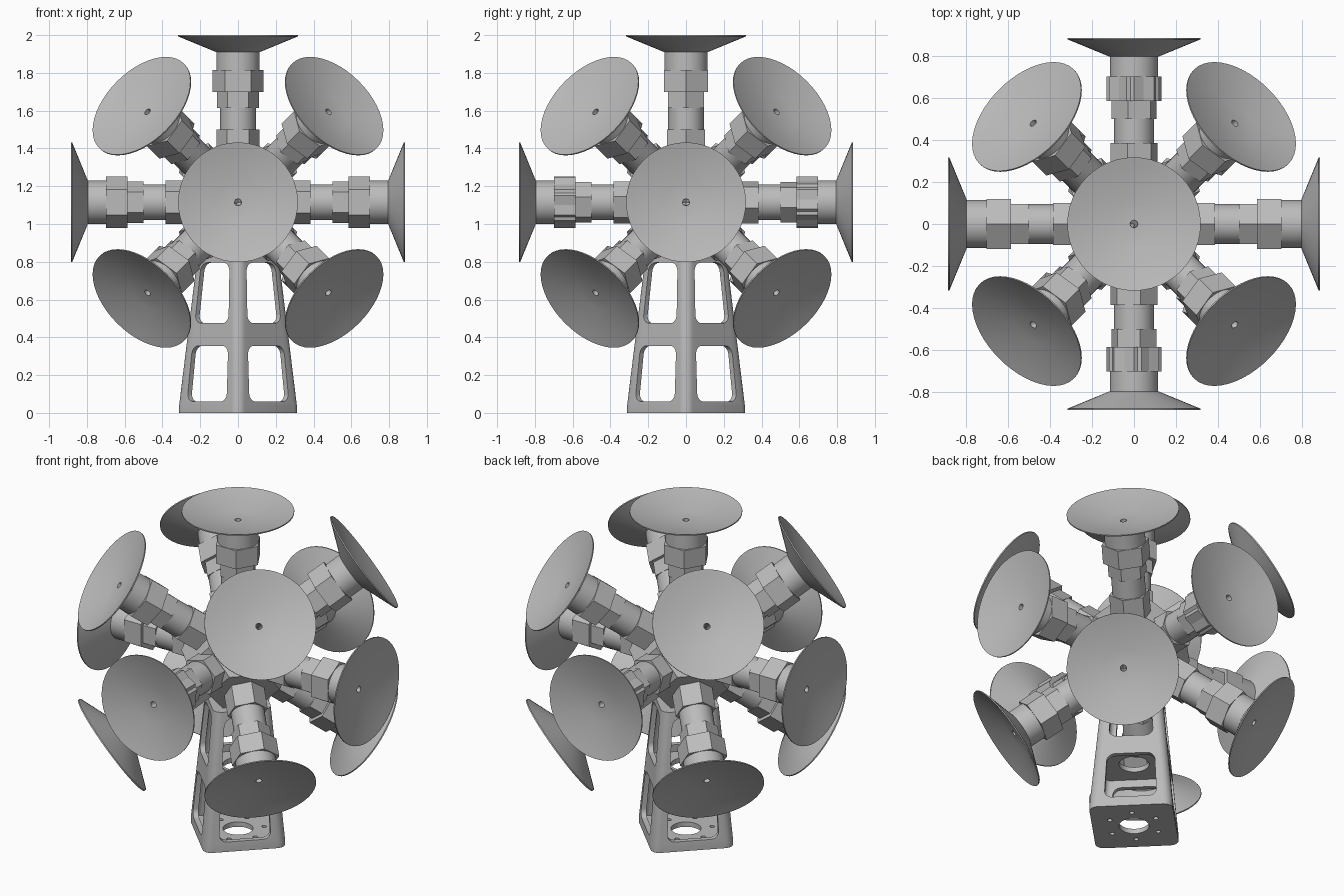
import bpy, bmesh, math
from itertools import permutations, product
from mathutils import Vector, Matrix

old = bpy.data.objects.get("Cube")
if old:
    bpy.data.objects.remove(old)

CENTRE = Vector((0, 0, 1.115))
BORE = 0.018

grey = bpy.data.materials.new("plain_grey")
grey.use_nodes = True
grey.diffuse_color = (0.5, 0.5, 0.5, 1)
grey.node_tree.nodes["Principled BSDF"].inputs["Base Color"].default_value = (0.5, 0.5, 0.5, 1)


def finish(name, bm, matrix=Matrix(), smooth=False):
    bmesh.ops.recalc_face_normals(bm, faces=bm.faces[:])
    mesh = bpy.data.meshes.new(name)
    bm.to_mesh(mesh)
    bm.free()
    mesh.materials.append(grey)
    ob = bpy.data.objects.new(name, mesh)
    bpy.context.collection.objects.link(ob)
    ob.matrix_world = matrix
    if smooth:
        bpy.ops.object.select_all(action='DESELECT')
        ob.select_set(True)
        bpy.context.view_layer.objects.active = ob
        bpy.ops.object.shade_smooth_by_angle(angle=math.radians(25))
    return ob


def loft(bm, rings, closed=False):
    """Skin rings of equal length; cap the ends unless closed into a loop."""
    loops = [[bm.verts.new(p) for p in ring] for ring in rings]
    pairs = list(zip(loops, loops[1:]))
    if closed:
        pairs.append((loops[-1], loops[0]))
    else:
        bm.faces.new(loops[0])
        bm.faces.new(loops[-1])
    n = len(loops[0])
    for a, b in pairs:
        for i in range(n):
            j = (i + 1) % n
            bm.faces.new((a[i], a[j], b[j], b[i]))


def circle(r, z, n, turn=0):
    return [(r * math.cos(math.tau * i / n + turn), r * math.sin(math.tau * i / n + turn), z)
            for i in range(n)]


def lathe(bm, profile, n, turn=0):
    loft(bm, [circle(r, z, n, turn) for r, z in profile], closed=True)


def rounded(corners, r, steps=6):
    """Round the corners of a convex polygon given counter-clockwise in 2D."""
    out = []
    for i, c in enumerate(corners):
        c = Vector(c)
        a = (Vector(corners[i - 1]) - c).normalized() * r
        b = (Vector(corners[(i + 1) % len(corners)]) - c).normalized() * r
        for k in range(steps + 1):
            t = math.pi / 2 * k / steps
            out.append(c + a * (1 - math.sin(t)) + b * (1 - math.cos(t)))
    return out


def square(h, r, z):
    return [(p.x, p.y, z) for p in rounded([(-h, -h), (h, -h), (h, h), (-h, h)], r)]


def cut(ob, cutter):
    cutter.hide_render = True
    cutter.hide_set(True)
    mod = ob.modifiers.new("cut", 'BOOLEAN')
    mod.operation = 'DIFFERENCE'
    mod.solver = 'EXACT'
    mod.object = cutter
    bpy.context.view_layer.objects.active = ob
    with bpy.context.temp_override(object=ob, active_object=ob):
        bpy.ops.object.modifier_apply(modifier=mod.name)
    bpy.data.objects.remove(cutter)


def axis_matrix(d):
    return Matrix.Translation(CENTRE) @ d.to_track_quat('Z', 'Y').to_matrix().to_4x4()


# Hub: truncated octahedron with a bore along every arm
bm = bmesh.new()
for order in set(permutations((0, 1, 2))):
    for s in product((-1, 1), repeat=2):
        signs = iter(s)
        bm.verts.new([0.144 * v * (next(signs) if v else 1) for v in order])
bmesh.ops.convex_hull(bm, input=bm.verts[:])
bmesh.ops.dissolve_limit(bm, angle_limit=0.02, verts=bm.verts[:], edges=bm.edges[:])
hub = finish("hub", bm, Matrix.Translation(CENTRE))

corners = [Vector(s).normalized() for s in product((-1, 1), repeat=3)]
axes = [Vector(v) for v in ((1, 0, 0), (-1, 0, 0), (0, 1, 0), (0, -1, 0), (0, 0, 1))]
for d in axes[::2] + corners[:4]:
    bm = bmesh.new()
    loft(bm, [circle(BORE, -0.6, 16), circle(BORE, 0.6, 16)])
    cut(hub, finish("bore_cutter", bm, axis_matrix(d)))

# Thirteen arms, each a stack of nuts and pipes ending in a suction dish
for i, d in enumerate(axes + corners):
    m = axis_matrix(d)
    turn = math.radians(0 if abs(d.x) > 0.9 or d.z > 0.9 else 15)
    if abs(d.x) > 0.9:
        turn = math.pi / 6 if abs((m.to_3x3() @ Vector((1, 0, 0))).z) < 0.5 else 0

    def nut(name, r, z0, z1, turns):
        bm = bmesh.new()
        for t in turns:
            lathe(bm, [(BORE, z0), (r, z0), (r, z1), (BORE, z1)], 6, t)
        finish(f"{name}_{i}", bm, m)

    nut("base_nut", 0.115, 0.24, 0.385, [turn])
    nut("middle_nut", 0.11, 0.50, 0.59, [turn])
    extra = [turn + math.radians(15)] if abs(d.y) > 0.9 else []
    nut("dish_nut", 0.136, 0.585, 0.70, [turn] + extra)

    bm = bmesh.new()
    lathe(bm, [(BORE, 0.36), (0.095, 0.36), (0.095, 0.52), (BORE, 0.52)], 32)
    finish(f"pipe_{i}", bm, m, True)

    bm = bmesh.new()
    lathe(bm, [(BORE, 0.68), (0.115, 0.68), (0.115, 0.795), (0.317, 0.878), (0.317, 0.885),
               (0.293, 0.879), (0.11, 0.83), (BORE, 0.83)], 48)
    finish(f"dish_{i}", bm, m, True)

# Tower: tapered rounded square tube, turned so that a corner faces forward
turned = Matrix.Rotation(math.pi / 4, 4, 'Z')


def half(z):
    return 0.235 - 0.087 * max(0, z - 0.04)


bm = bmesh.new()
loft(bm, [square(half(z), 0.05, z) for z in (0, 0.04, 0.835)])
tower = finish("tower", bm, turned)

# Hollow chambers between floor, middle plate and top plate
for z0, z1 in ((0.03, 0.40), (0.43, 0.805)):
    bm = bmesh.new()
    loft(bm, [square(half(z) - 0.03, 0.03, z) for z in (z0, z1)])
    cut(tower, finish("chamber_cutter", bm, turned))

# Windows through opposite walls
for w0, z0, w1, z1 in ((0.148, 0.06, 0.134, 0.355), (0.126, 0.475, 0.106, 0.795)):
    outline = rounded([(-w0, z0), (w0, z0), (w1, z1), (-w1, z1)], 0.045)
    for k in range(2):
        bm = bmesh.new()
        loft(bm, [[(p.x, y, p.y) for p in outline] for y in (-0.4, 0.4)])
        cut(tower, finish("window_cutter", bm, turned @ Matrix.Rotation(k * math.pi / 2, 4, 'Z')))

# Central opening through all plates, and bolt holes in the floor
bm = bmesh.new()
loft(bm, [circle(0.085, -0.1, 32), circle(0.085, 0.9, 32)])
cut(tower, finish("opening_cutter", bm))
for x, y, _ in circle(0.15, 0, 6, math.pi / 4):
    bm = bmesh.new()
    loft(bm, [circle(0.014, -0.1, 12), circle(0.014, 0.045, 12)])
    cut(tower, finish("bolt_cutter", bm, Matrix.Translation((x, y, 0))))

bpy.ops.object.select_all(action='DESELECT')
tower.select_set(True)
bpy.context.view_layer.objects.active = tower
bpy.ops.object.shade_smooth_by_angle(angle=math.radians(25))
